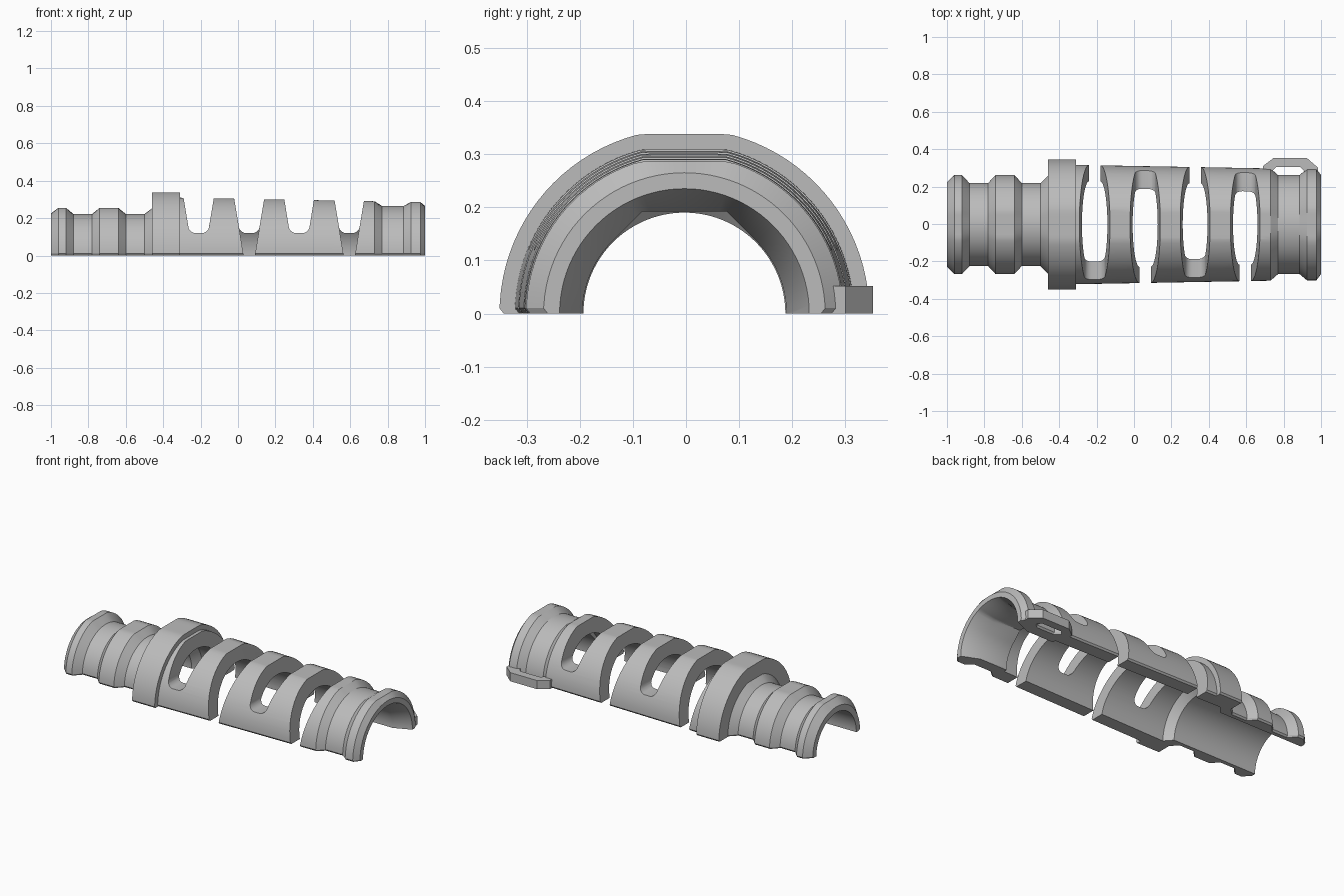
import bpy, bmesh, math

if "Cube" in bpy.data.objects:
    bpy.data.objects.remove(bpy.data.objects["Cube"])

SEG = 48
YC = -0.003

grey = bpy.data.materials.new("plain_grey")
grey.use_nodes = True
COLOUR = (0.5, 0.5, 0.5, 1)
grey.diffuse_color = COLOUR
grey.node_tree.nodes["Principled BSDF"].inputs["Base Color"].default_value = COLOUR


def make_object(name, bm):
    bmesh.ops.recalc_face_normals(bm, faces=bm.faces)
    mesh = bpy.data.meshes.new(name)
    bm.to_mesh(mesh)
    bm.free()
    mesh.materials.append(grey)
    obj = bpy.data.objects.new(name, mesh)
    bpy.context.collection.objects.link(obj)
    return obj


def loft(name, sections):
    """Skin a list of equal-length point rings and cap both ends."""
    bm = bmesh.new()
    rings = [[bm.verts.new(p) for p in pts] for pts in sections]
    for a, b in zip(rings, rings[1:]):
        for i in range(len(a)):
            j = (i + 1) % len(a)
            bm.faces.new((a[i], a[j], b[j], b[i]))
    bm.faces.new(rings[0])
    bm.faces.new(rings[-1])
    return make_object(name, bm)


def outer_section(x, r, flat):
    """Half disc with a flat on top and a small chamfer along the rim."""
    side = [(r - 0.008, 0), (r, 0.01)]
    arc = [math.pi * k / SEG for k in range(1, SEG)]
    top = [(r * math.cos(t), min(r * math.sin(t), r - flat)) for t in arc]
    pts = side + top + [(-y, z) for y, z in reversed(side)]
    return [(x, y + YC, z) for y, z in pts]


def inner_section(x, r, facet):
    """Bore: round, or with three facets over the upper part."""
    pts = [(r, -0.1)]
    for k in range(SEG + 1):
        t = math.pi * k / SEG
        up = min(t, math.pi - t) - math.pi / 4
        rad = r / math.cos(min(up, math.pi / 4 - up)) if facet and up > 0 else r
        pts.append((rad * math.cos(t), rad * math.sin(t)))
    pts.append((-r, -0.1))
    return [(x, y + YC, z) for y, z in pts]


# Sleeve outside: x, radius, depth of the top flat
outline = [
    (-1, .225, 0), (-.96, .265, .01), (-.92, .265, .01), (-.88, .222, 0),
    (-.78, .222, 0), (-.74, .265, .01), (-.64, .265, .01), (-.60, .222, 0),
    (-.50, .222, 0), (-.46, .262, .01), (-.46, .348, .01), (-.31, .348, .01),
    (-.31, .319, .01), (.73, .30, .01), (.77, .265, 0), (.885, .265, 0),
    (.925, .298, .012), (.975, .298, .012), (1, .265, 0)]
sleeve = loft("sleeve", [outer_section(*s) for s in outline])

# Bore: x, radius, faceted
bore = [(-1.1, .19, 0), (-.44, .19, 0), (-.40, .235, 0), (.72, .212, 0),
        (.72, .192, 1), (.90, .192, 1), (1, .235, 0), (1.1, .278, 0)]
cutters = [loft("bore_cutter", [inner_section(*s) for s in bore])]

# Alternating relief slots, each closed on one side and open on the other
FLOOR, FILLET, STEPS = 0.12, 0.04, 6


def half_width(z):
    return 0.03 + 0.165 * z


closed_half = [(half_width(.5), .5)]
open_half = [(half_width(.5), .5)]
knee = FLOOR + FILLET
for k in range(STEPS + 1):
    t = math.pi / 2 * k / STEPS
    closed_half.append((half_width(knee) - FILLET * (1 - math.cos(t)),
                        knee - FILLET * math.sin(t)))
    z = knee - (knee + .1) * k / STEPS
    open_half.append((half_width(z), z))

for i, cx in enumerate((-.21, .06, .327, .595)):
    open_side = 1 if i % 2 == 0 else -1
    rings = []
    for half, y in ((closed_half, -.5), (closed_half, -.02), (open_half, .02), (open_half, .5)):
        outline_2d = half + [(-x, z) for x, z in reversed(half)]
        rings.append([(cx + x, y * open_side, z) for x, z in outline_2d])
    cutters.append(loft("slot_cutter", rings))

for c in cutters:
    c.hide_render = True
    mod = sleeve.modifiers.new("cut", 'BOOLEAN')
    mod.operation = 'DIFFERENCE'
    mod.solver = 'MANIFOLD'
    mod.object = c

# Bake the cuts and drop the helpers
deps = bpy.context.evaluated_depsgraph_get()
baked = bpy.data.meshes.new_from_object(sleeve.evaluated_get(deps))
sleeve.modifiers.clear()
sleeve.data = baked
baked.materials.clear()
baked.materials.append(grey)
for c in cutters:
    bpy.data.objects.remove(c)

# Side loop for a tie, on the back of the wide end
outer = [(.685, .27), (.69, .31), (.745, .352), (.925, .352), (.985, .30), (.985, .26)]
inner = [(.735, .25), (.74, .285), (.76, .305), (.89, .305), (.908, .285), (.915, .25)]
bm = bmesh.new()
low, high = [[[bm.verts.new((x, y, z)) for x, y in chain] for chain in (outer, inner)]
             for z in (0, .052)]
for i in range(len(outer) - 1):
    for a, b in ((low[0], low[1]), (high[0], high[1]), (low[0], high[0]), (low[1], high[1])):
        bm.faces.new((a[i], a[i + 1], b[i + 1], b[i]))
for i in (0, -1):
    bm.faces.new((low[0][i], low[1][i], high[1][i], high[0][i]))
make_object("tie_loop", bm)

# Smooth the round surfaces, keep edges crisp
bpy.ops.object.select_all(action='DESELECT')
sleeve.select_set(True)
bpy.context.view_layer.objects.active = sleeve
bpy.ops.object.shade_smooth_by_angle(angle=math.radians(25))
